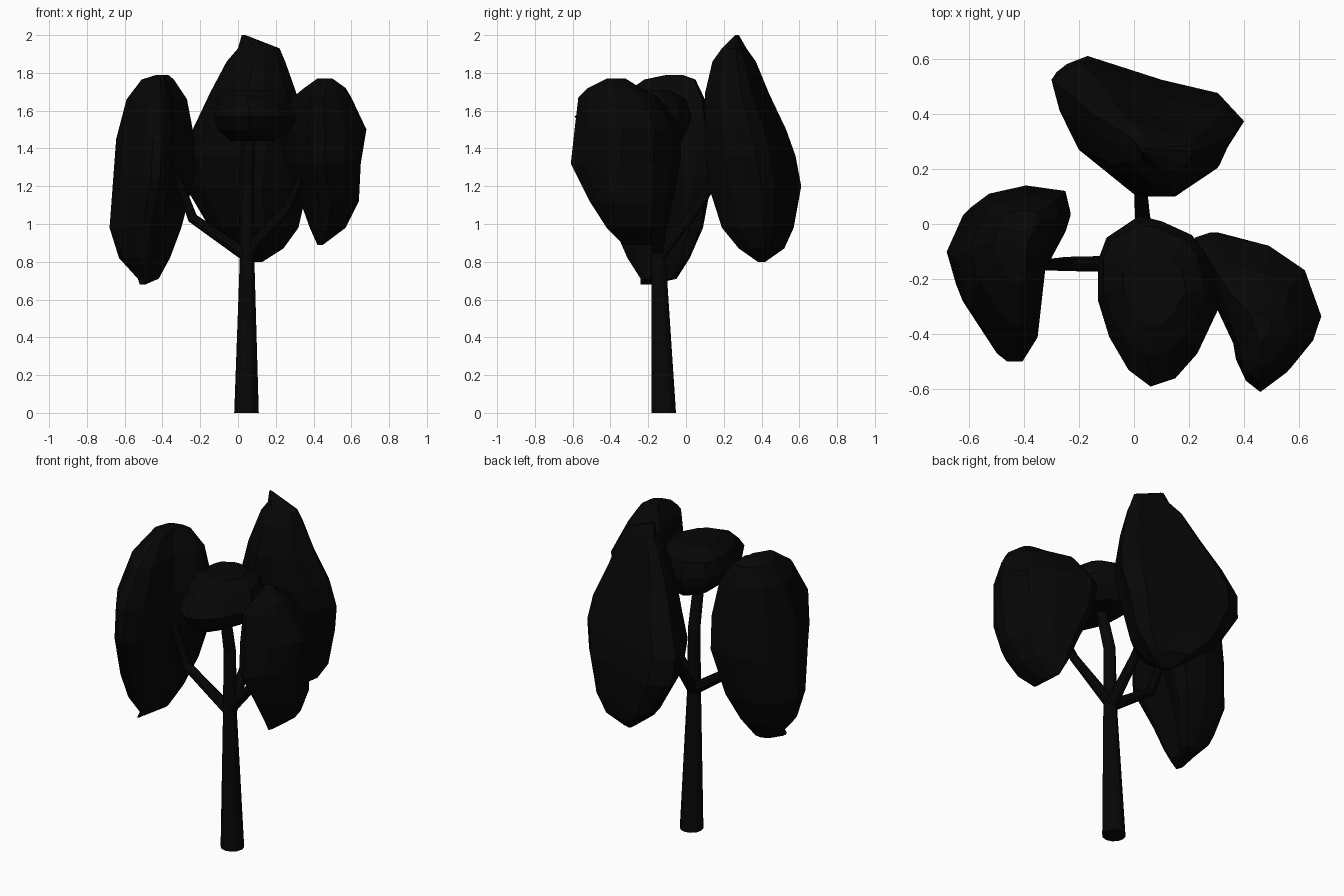
import bpy
import bmesh
from math import sin, cos, tau
from mathutils import Vector

default_cube = bpy.data.objects.get("Cube")
if default_cube:
    bpy.data.objects.remove(default_cube, do_unlink=True)

# One near-black colour for bark and leaves
charcoal = bpy.data.materials.new("charcoal_black")
charcoal.use_nodes = True
colour = (0.002, 0.002, 0.002, 1)
charcoal.diffuse_color = colour
charcoal.node_tree.nodes["Principled BSDF"].inputs["Base Color"].default_value = colour


def loft(name, sections):
    """Flat-shaded skin through matching rings of points, capped at both ends."""
    bm = bmesh.new()
    rings = [[bm.verts.new(point) for point in section] for section in sections]
    for lower, upper in zip(rings, rings[1:]):
        for k in range(len(lower)):
            n = (k + 1) % len(lower)
            bm.faces.new((lower[k], lower[n], upper[n], upper[k]))
    bm.faces.new(rings[0])
    bm.faces.new(rings[-1])
    bmesh.ops.recalc_face_normals(bm, faces=bm.faces)
    mesh = bpy.data.meshes.new(name)
    bm.to_mesh(mesh)
    bm.free()
    mesh.materials.append(charcoal)
    bpy.context.collection.objects.link(bpy.data.objects.new(name, mesh))


def limb(name, path, sides=10):
    """Tapered tube through (x, y, z, radius) stations."""
    points = [Vector(station[:3]) for station in path]
    sections = []
    for i, station in enumerate(path):
        before = points[max(i - 1, 0)]
        after = points[min(i + 1, len(points) - 1)]
        direction = (after - before).normalized()
        if station[2] == 0:
            direction = Vector((0, 0, 1))  # the foot is cut level with the ground
        side = Vector((0, 1, 0)).cross(direction).normalized()
        other = direction.cross(side)
        radius = station[3]
        sections.append([
            points[i] + radius * (side * cos(tau * k / sides) + other * sin(tau * k / sides))
            for k in range(sides)
        ])
    loft(name, sections)


def canopy(name, plan, levels):
    """Faceted leaf mass: a plan outline fitted to each level's
    bounds (z, x_min, x_max, y_min, y_max)."""
    xs, ys = zip(*plan)
    left, front = min(xs), min(ys)
    width, depth = max(xs) - left, max(ys) - front
    sections = []
    for z, x_min, x_max, y_min, y_max in levels:
        sections.append([
            (x_min + (x_max - x_min) * (px - left) / width,
             y_min + (y_max - y_min) * (py - front) / depth, z)
            for px, py in plan
        ])
    loft(name, sections)


# Trunk, leaning a little and bending forward at the top
limb("trunk", [
    (.045, -.118, 0, .065),
    (.048, -.145, .8, .039),
    (.05, -.15, 1.2, .034),
    (.06, -.22, 1.5, .03),
], sides=12)

# Branches, each ending inside its leaf mass
limb("right_branch", [
    (.05, -.145, .83, .034), (-.24, -.145, 1.03, .027), (-.36, -.15, 1.35, .018)])
limb("left_branch", [
    (.05, -.145, .85, .034), (.26, -.2, 1.08, .025), (.38, -.26, 1.35, .018)])
limb("back_branch", [
    (.05, -.14, .83, .034), (.03, .04, 1.06, .027), (.02, .2, 1.3, .02)])

# Leaf masses
canopy("right_canopy", [
    (-.4, .14), (-.54, .11), (-.61, .06), (-.68, -.12), (-.64, -.28), (-.51, -.47),
    (-.47, -.5), (-.42, -.5), (-.36, -.41), (-.33, -.16), (-.25, -.02), (-.23, .04), (-.25, .12),
], [
    (1.79, -.43, -.37, -.1, -.02),
    (1.765, -.51, -.34, -.22, .05),
    (1.66, -.59, -.27, -.37, .1),
    (1.45, -.645, -.23, -.5, .13),
    (1.25, -.66, -.23, -.5, .14),
    (.98, -.68, -.3, -.38, .09),
    (.82, -.63, -.36, -.31, .02),
    (.71, -.53, -.42, -.24, -.05),
    (.68, -.52, -.49, -.24, -.18),
])
canopy("back_canopy", [
    (-.3, .55), (-.26, .58), (-.18, .61), (.11, .52), (.33, .47), (.4, .39),
    (.34, .29), (.31, .22), (.14, .1), (.01, .1), (-.2, .28), (-.27, .43),
], [
    (2, .02, .04, .26, .28),
    (1.93, 0, .22, .19, .32),
    (1.86, -.06, .25, .14, .37),
    (1.69, -.15, .31, .1, .44),
    (1.5, -.24, .38, .1, .53),
    (1.36, -.3, .4, .1, .58),
    (1.2, -.28, .37, .12, .61),
    (.98, -.15, .32, .19, .57),
    (.87, -.01, .24, .28, .52),
    (.8, .08, .13, .38, .42),
])
canopy("front_canopy", [
    (.02, .03), (.1, .01), (.21, -.04), (.27, -.12), (.31, -.3), (.23, -.47),
    (.15, -.56), (.06, -.59), (-.02, -.53), (-.09, -.41), (-.13, -.28), (-.13, -.13), (-.1, -.05),
], [
    (1.71, -.04, .19, -.37, -.09),
    (1.66, -.11, .26, -.48, 0),
    (1.57, -.13, .31, -.59, .03),
    (1.5, -.11, .28, -.54, .01),
    (1.44, -.04, .2, -.46, -.03),
])
canopy("left_canopy", [
    (.28, -.03), (.22, -.05), (.3, -.31), (.36, -.44), (.37, -.5), (.4, -.56),
    (.46, -.6), (.57, -.53), (.65, -.43), (.68, -.34), (.62, -.17), (.49, -.08),
], [
    (1.77, .42, .5, -.42, -.32),
    (1.72, .35, .57, -.52, -.24),
    (1.67, .29, .6, -.57, -.14),
    (1.5, .22, .68, -.59, -.03),
    (1.32, .25, .65, -.61, -.03),
    (1.12, .33, .64, -.51, -.07),
    (.98, .38, .57, -.42, -.1),
    (.89, .42, .45, -.33, -.13),
])
